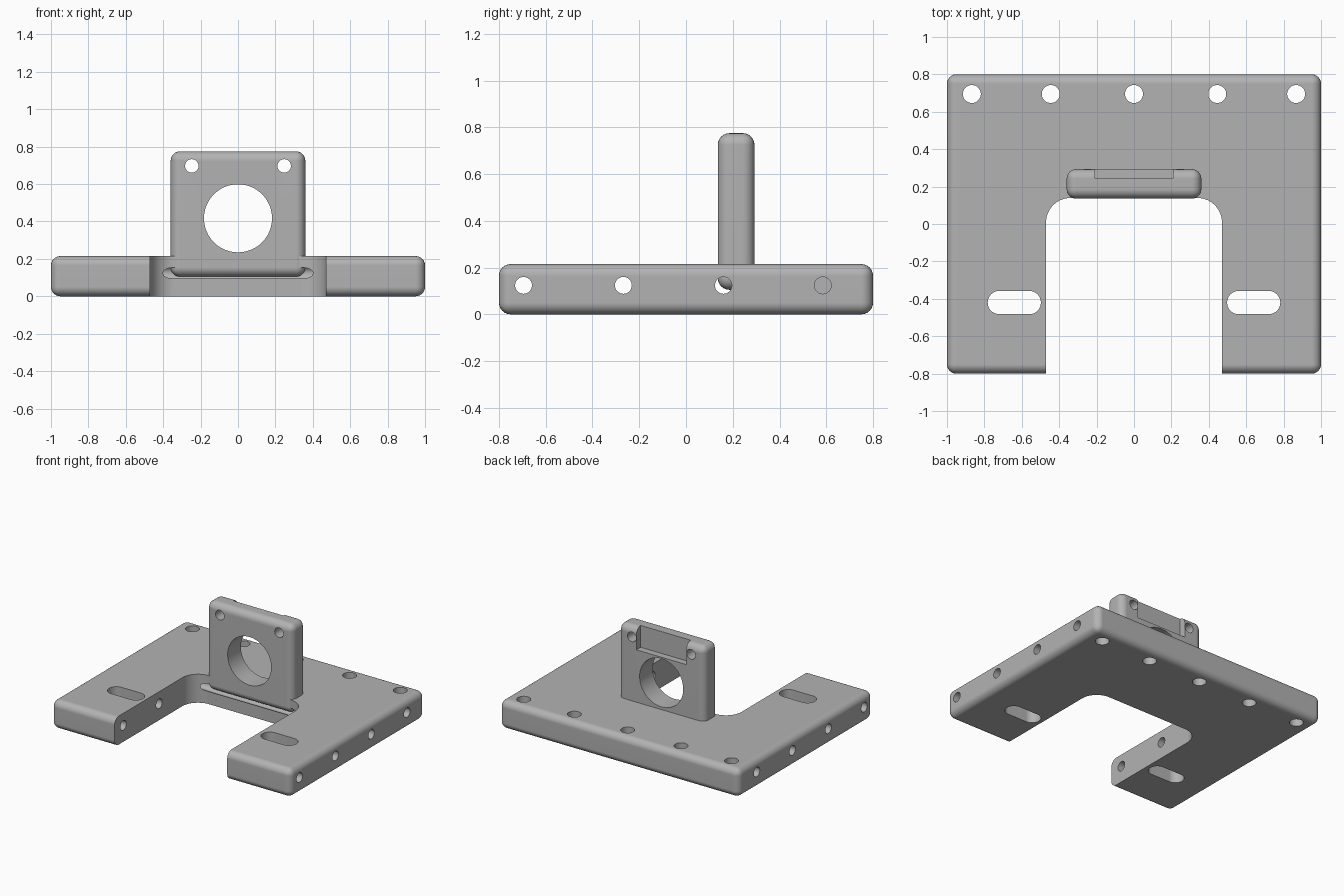
import bpy
import math
from mathutils import Vector

cube = bpy.data.objects.get("Cube")
if cube:
    bpy.data.objects.remove(cube)

grey = bpy.data.materials.new("plain_grey")
grey.use_nodes = True
colour = (0.45, 0.45, 0.45, 1)
grey.diffuse_color = colour
grey.node_tree.nodes["Principled BSDF"].inputs["Base Color"].default_value = colour


def apply(obj, mod):
    bpy.ops.object.select_all(action="DESELECT")
    obj.select_set(True)
    bpy.context.view_layer.objects.active = obj
    bpy.ops.object.modifier_apply(modifier=mod.name)


def bevel(obj, width, segments):
    mod = obj.modifiers.new("round", "BEVEL")
    mod.width, mod.segments, mod.limit_method = width, segments, "ANGLE"
    apply(obj, mod)


def box(name, low, high):
    low, high = Vector(low), Vector(high)
    bpy.ops.mesh.primitive_cube_add(size=1, location=(low + high) / 2)
    obj = bpy.context.object
    obj.name = name
    obj.scale = high - low
    bpy.ops.object.transform_apply(location=True, rotation=True, scale=True)
    obj.data.materials.append(grey)
    return obj


def rod(centre, radius, length, axis):
    turn = {"x": (0, math.pi / 2, 0), "y": (math.pi / 2, 0, 0), "z": (0, 0, 0)}[axis]
    bpy.ops.mesh.primitive_cylinder_add(vertices=48, radius=radius, depth=length,
                                        location=centre, rotation=turn)
    bpy.ops.object.transform_apply(location=True, rotation=True, scale=True)
    bpy.context.object.data.materials.append(grey)
    return bpy.context.object


def cut(obj, cutter):
    cutter.hide_render = True
    mod = obj.modifiers.new("cut", "BOOLEAN")
    mod.operation, mod.solver, mod.object = "DIFFERENCE", "EXACT", cutter
    apply(obj, mod)
    bpy.data.objects.remove(cutter)


def upright_edges(obj, width, test):
    # Round only the vertical edges that pass the test
    layer = obj.data.attributes.new("bevel_weight_edge", "FLOAT", "EDGE")
    for edge in obj.data.edges:
        a, b = (obj.data.vertices[i].co for i in edge.vertices)
        if abs(a.z - b.z) > 0.1 and test(a):
            layer.data[edge.index].value = 1
    mod = obj.modifiers.new("corners", "BEVEL")
    mod.width, mod.segments, mod.limit_method = width, 14, "WEIGHT"
    apply(obj, mod)


def finish(obj):
    bpy.ops.object.select_all(action="DESELECT")
    obj.select_set(True)
    bpy.context.view_layer.objects.active = obj
    bpy.ops.object.shade_smooth_by_angle(angle=math.radians(30))
    mod = obj.modifiers.new("clean_shading", "WEIGHTED_NORMAL")
    mod.keep_sharp = True


# Base plate with rounded outer edges and a U-shaped opening
base = box("base_plate", (-1, -0.8, 0), (1, 0.8, 0.215))
bevel(base, 0.05, 6)
opening = box("opening", (-0.47, -1, -0.1), (0.47, 0.139, 0.4))
upright_edges(opening, 0.13, lambda p: p.y > 0)
cut(base, opening)

# Row of vertical holes along the back edge
for x in (-0.867, -0.445, 0, 0.445, 0.867):
    cut(base, rod((x, 0.695, 0.1), 0.048, 1, "z"))

# Slots in the two arms
for side in (-1, 1):
    slot = box("slot", (side * 0.64 - 0.142, -0.482, -0.1),
               (side * 0.64 + 0.142, -0.358, 0.4))
    upright_edges(slot, 0.0615, lambda p: True)
    cut(base, slot)

# Side holes: three run right across, the rear pair is blind
for y in (-0.695, -0.268, 0.16):
    cut(base, rod((0, y, 0.124), 0.036, 3, "x"))
for side in (-1, 1):
    cut(base, rod((side, 0.585, 0.124), 0.036, 1.2, "x"))
finish(base)

# Upright mount, sunk into the base
mount = box("upright_mount", (-0.36, 0.136, 0.105), (0.36, 0.293, 0.775))
bevel(mount, 0.05, 6)
cut(mount, rod((0, 0.2, 0.417), 0.182, 1, "y"))
for side in (-1, 1):
    cut(mount, rod((side * 0.247, 0.2, 0.697), 0.036, 1, "y"))
cut(mount, box("pocket", (-0.208, 0.243, 0.61), (0.208, 0.5, 1)))
finish(mount)
